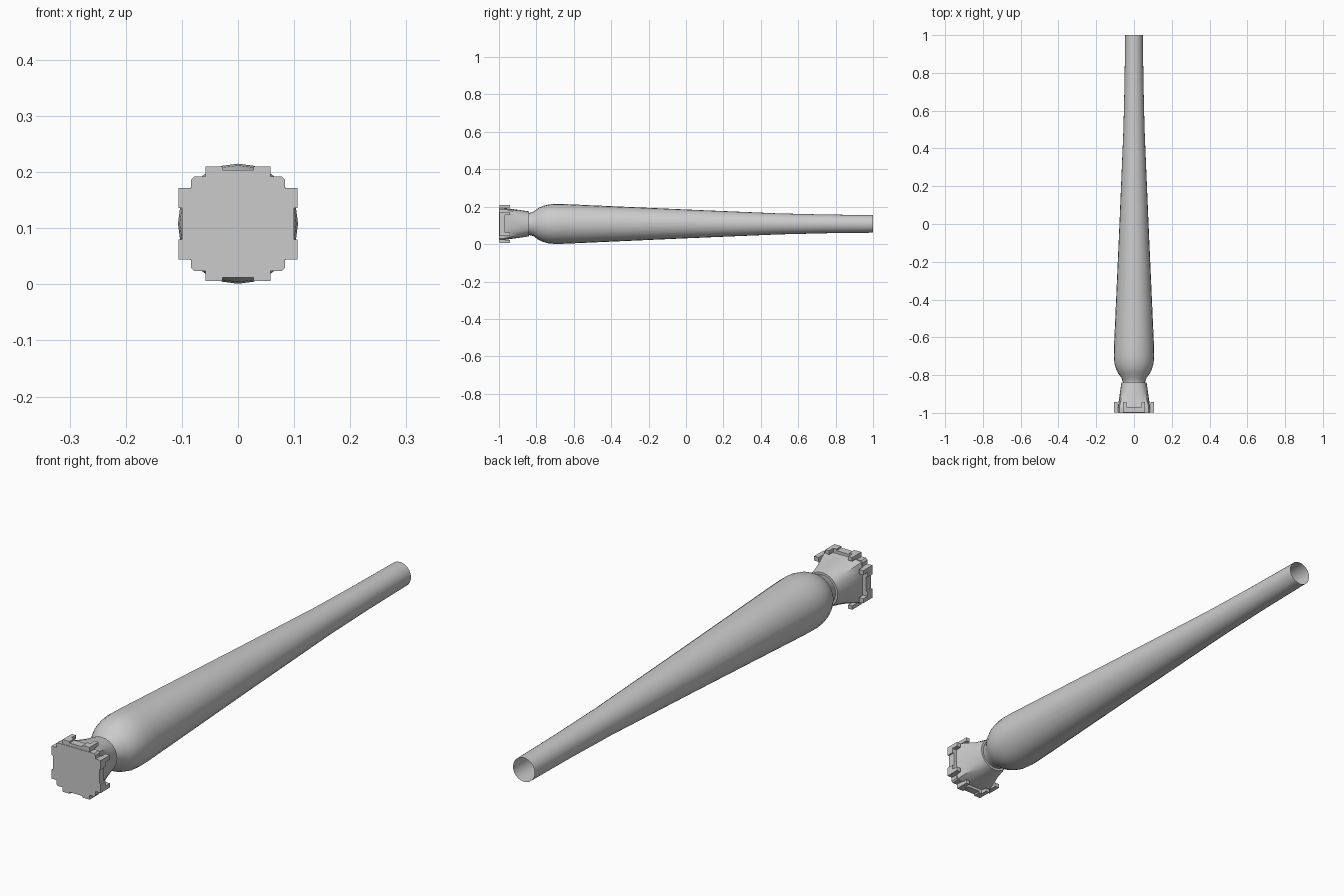
import bpy, bmesh, math
from mathutils import Matrix, Vector

if "Cube" in bpy.data.objects:
    bpy.data.objects.remove(bpy.data.objects["Cube"])

CZ = 0.108   # height of the long axis
N = 24


def make(name, bm, smooth=True):
    bmesh.ops.recalc_face_normals(bm, faces=bm.faces)
    me = bpy.data.meshes.new(name)
    bm.to_mesh(me)
    bm.free()
    ob = bpy.data.objects.new(name, me)
    bpy.context.collection.objects.link(ob)
    if smooth:
        bpy.ops.object.select_all(action='DESELECT')
        ob.select_set(True)
        bpy.context.view_layer.objects.active = ob
        bpy.ops.object.shade_smooth_by_angle(angle=math.radians(35))
    return ob


def loft(name, sections):
    """Sections are (y, radius, squareness); squareness 0 is round, 1 is a cut-corner square."""
    bm = bmesh.new()
    rings = []
    for y, r, sq in sections:
        ring = []
        for i in range(N):
            a = 2 * math.pi * i / N
            c, s = math.cos(a), math.sin(a)
            k = 1 + sq * (min(1 / max(abs(c), abs(s)), 1.3) - 1)
            ring.append(bm.verts.new((r * k * c, y, CZ + r * k * s)))
        rings.append(ring)
    for a, b in zip(rings, rings[1:]):
        for i in range(N):
            j = (i + 1) % N
            bm.faces.new((a[i], a[j], b[j], b[i]))
    return make(name, bm)


def prism(bm, outline, y0, y1):
    """Extrude an x/z outline along y."""
    f = bm.faces.new([bm.verts.new((x, y0, z)) for x, z in outline])
    ext = bmesh.ops.extrude_face_region(bm, geom=[f])['geom']
    verts = [v for v in ext if isinstance(v, bmesh.types.BMVert)]
    bmesh.ops.translate(bm, vec=(0, y1 - y0, 0), verts=verts)


# long tapered barrel, open at the rear
loft("barrel", [(-0.835, 0.060, 0), (-0.815, 0.066, 0), (-0.79, 0.084, 0),
                (-0.765, 0.096, 0), (-0.735, 0.104, 0), (-0.70, 0.107, 0),
                (-0.65, 0.106, 0), (0.0, 0.077, 0), (0.5, 0.056, 0),
                (0.75, 0.050, 0), (1.0, 0.047, 0)])

# neck ring and round-to-square socket
loft("socket", [(-0.825, 0.058, 0), (-0.84, 0.058, 0), (-0.84, 0.067, 0),
                (-0.89, 0.074, 0.3), (-0.945, 0.082, 0.8), (-0.975, 0.086, 1)])

# square front plate with clipped corners
h, c = 0.084, 0.006
plate = [(h, h - c), (h - c, h), (c - h, h), (-h, h - c),
         (-h, c - h), (c - h, -h), (h - c, -h), (h, c - h)]
bm = bmesh.new()
prism(bm, [(x, z + CZ) for x, z in plate], -1.0, -0.97)
make("front_plate", bm, False)

# four edge clips: notched bar with a rearward lug at each end
for i, side in enumerate(("top", "right", "bottom", "left")):
    w, r = (0.058, 0.102) if i % 2 == 0 else (0.0635, 0.106)
    bm = bmesh.new()
    prism(bm, [(-w, 0.08), (w, 0.08), (w, r), (0.028, r), (0.028, r - 0.006),
               (-0.028, r - 0.006), (-0.028, r), (-w, r)], -0.998, -0.968)
    for s in (-1, 1):
        prism(bm, [(s * (w - 0.017), 0.087), (s * w, 0.087),
                   (s * w, r), (s * (w - 0.017), r)], -0.968, -0.942)
    bm.transform(Matrix.Translation(Vector((0, 0, CZ)))
                 @ Matrix.Rotation(i * math.pi / 2, 4, 'Y'))
    make(side + "_clip", bm, False)
